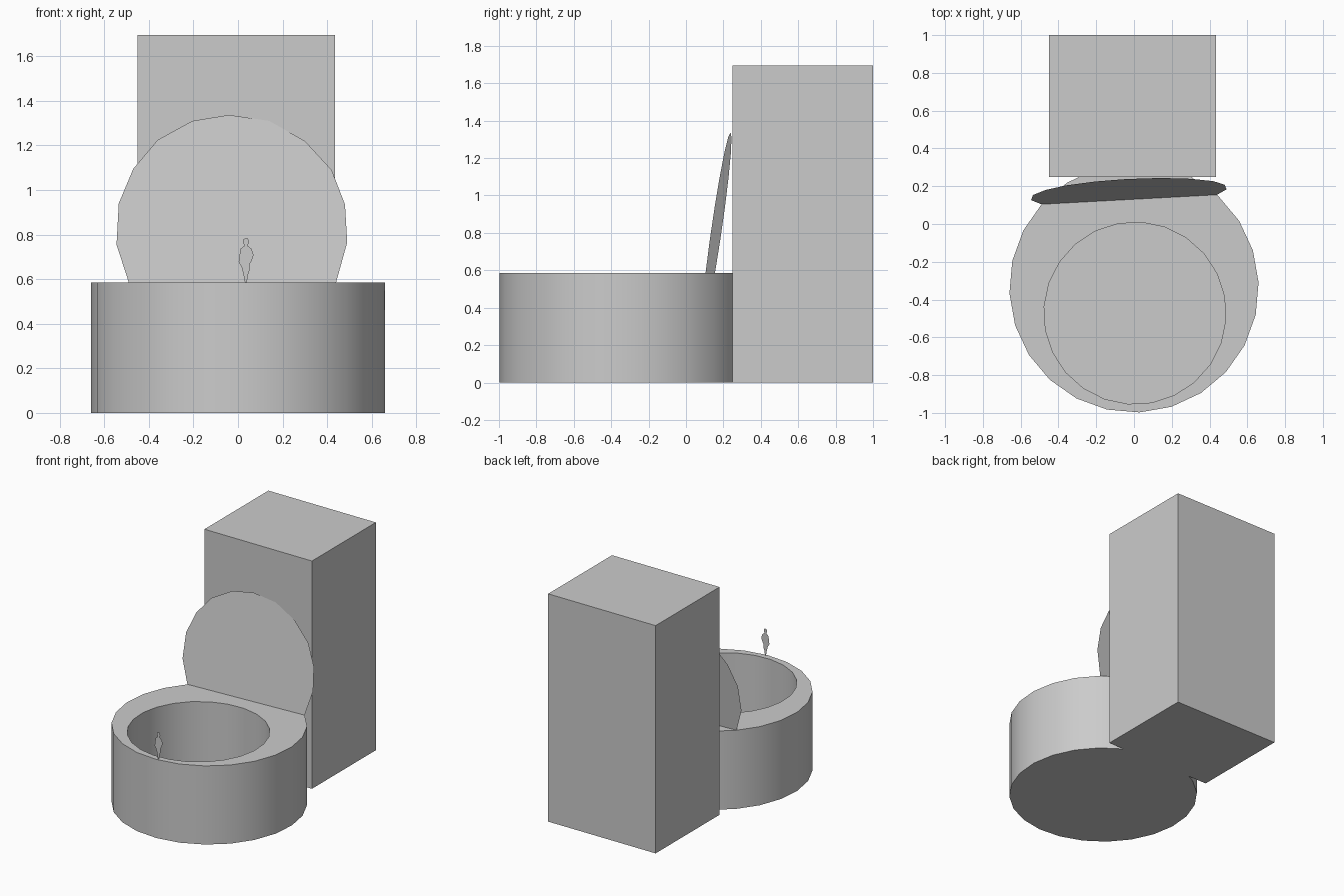
import bpy, bmesh, math

cube = bpy.data.objects.get("Cube")
if cube:
    bpy.data.objects.remove(cube, do_unlink=True)

grey = bpy.data.materials.new("light_grey")
grey.use_nodes = True
GREY = (0.6, 0.6, 0.6, 1)
grey.diffuse_color = GREY
grey.node_tree.nodes["Principled BSDF"].inputs["Base Color"].default_value = GREY


def finish(name, bm):
    mesh = bpy.data.meshes.new(name)
    bm.to_mesh(mesh)
    bm.free()
    mesh.materials.append(grey)
    obj = bpy.data.objects.new(name, mesh)
    bpy.context.collection.objects.link(obj)
    return obj


def sheet(name, outline, depth):
    """Flat front-facing sheet from an x, z outline; depth(x, z) gives y."""
    bm = bmesh.new()
    face = bm.faces.new([bm.verts.new((x, depth(x, z), z)) for x, z in outline])
    face.normal_update()
    if face.normal.y > 0:
        face.normal_flip()
    return finish(name, bm)


def ring(bm, cx, cy, radius, z, turn, sides=24):
    angles = [math.radians(turn) + math.tau * i / sides for i in range(sides)]
    return [bm.verts.new((cx + radius * math.cos(a), cy + radius * math.sin(a), z))
            for a in angles]


# Tall block behind the bowl
bm = bmesh.new()
bmesh.ops.create_cube(bm, size=1)
for v in bm.verts:
    v.co = (-0.0075 + v.co.x * 0.885, 0.624 + v.co.y * 0.752, 0.8475 + v.co.z * 1.695)
finish("tall_block", bm)

# Round bowl with an off-centre well, trimmed flush against the block
RIM = 0.585
bm = bmesh.new()
rings = [ring(bm, 0, -0.338, 0.66, 0, 2.5),
         ring(bm, 0, -0.338, 0.66, RIM, 2.5),
         ring(bm, 0.005, -0.472, 0.482, RIM, 10.7),
         ring(bm, 0.005, -0.472, 0.482, 0.06, 10.7)]
for a, b in zip(rings, rings[1:]):
    for i in range(24):
        j = (i + 1) % 24
        bm.faces.new((a[i], a[j], b[j], b[i]))
bm.faces.new(rings[0][::-1])
bm.faces.new(rings[-1])
bmesh.ops.recalc_face_normals(bm, faces=bm.faces[:])
bmesh.ops.bisect_plane(bm, geom=bm.verts[:] + bm.edges[:] + bm.faces[:],
                       plane_co=(0, 0.248, 0), plane_no=(0, 1, 0), clear_outer=True)
bowl = finish("bowl", bm)
bpy.ops.object.select_all(action='DESELECT')
bowl.select_set(True)
bpy.context.view_layer.objects.active = bowl
bpy.ops.object.shade_smooth_by_angle(angle=math.radians(30))

# Thin round lid leaning back and turned slightly
lid = [(-0.49, RIM), (-0.545, 0.755), (-0.535, 0.94), (-0.47, 1.095), (-0.36, 1.225),
       (-0.205, 1.31), (-0.04, 1.337), (0.14, 1.31), (0.3, 1.22), (0.42, 1.09),
       (0.48, 0.935), (0.49, 0.765), (0.44, RIM)]
sheet("lid", lid, lambda x, z: 0.131 + 0.054 * x + 0.145 * (z - RIM))

# Small flat standing figure on the front rim
figure = [(0.025, 0.78), (0.043, 0.785), (0.05, 0.767), (0.043, 0.75), (0.061, 0.736),
          (0.07, 0.708), (0.061, 0.682), (0.052, 0.668), (0.052, 0.641), (0.043, 0.614),
          (0.04, RIM), (0.031, RIM), (0.025, 0.619), (0.016, 0.655), (0.003, 0.677),
          (0.007, 0.708), (0.011, 0.736), (0.029, 0.75), (0.022, 0.767)]
sheet("standing_figure", figure, lambda x, z: -0.985)
